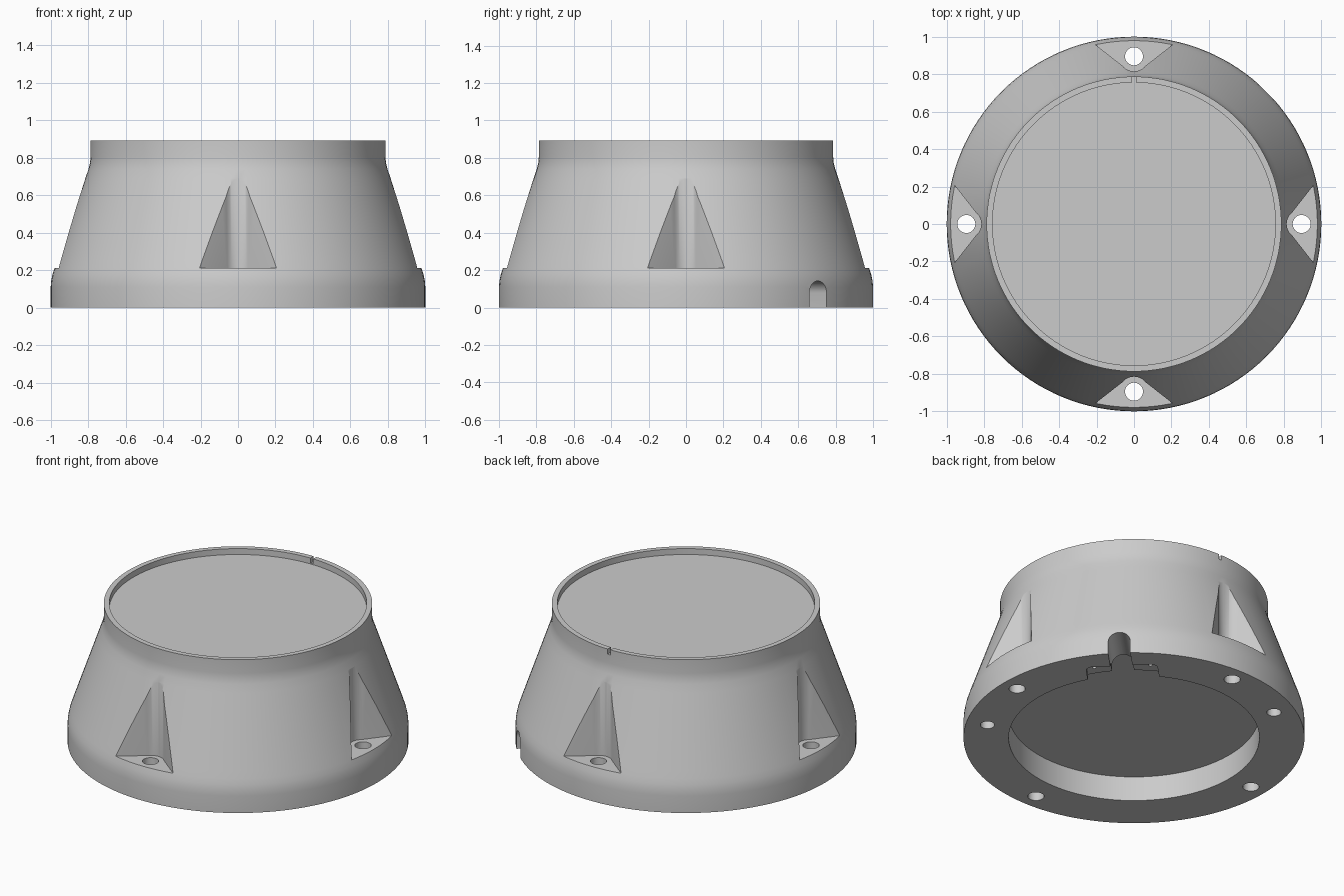
import bpy, bmesh
from math import sin, cos, pi, radians, tan
from mathutils import Matrix

if "Cube" in bpy.data.objects:
    bpy.data.objects.remove(bpy.data.objects["Cube"])

def make_object(name, bm):
    bmesh.ops.recalc_face_normals(bm, faces=bm.faces[:])
    me = bpy.data.meshes.new(name)
    bm.to_mesh(me)
    bm.free()
    ob = bpy.data.objects.new(name, me)
    bpy.context.collection.objects.link(ob)
    return ob

def lathe(name, profile, n=128):
    bm = bmesh.new()
    rings = [[bm.verts.new((r * cos(2 * pi * i / n), r * sin(2 * pi * i / n), z))
              for i in range(n)] for r, z in profile]
    for a, b in zip(rings, rings[1:]):
        for i in range(n):
            j = (i + 1) % n
            bm.faces.new((a[i], a[j], b[j], b[i]))
    bm.faces.new(rings[0])
    bm.faces.new(rings[-1])
    return make_object(name, bm)

def prism(points, offset, turn=0):
    """Extrude a closed 3D outline by offset, then turn it about z (degrees)."""
    bm = bmesh.new()
    face = bm.faces.new([bm.verts.new(p) for p in points])
    new = bmesh.ops.extrude_face_region(bm, geom=[face], use_keep_orig=True)
    bmesh.ops.translate(bm, vec=offset,
                        verts=[v for v in new["geom"] if isinstance(v, bmesh.types.BMVert)])
    bmesh.ops.rotate(bm, verts=bm.verts[:], matrix=Matrix.Rotation(radians(turn), 3, 'Z'))
    return make_object("cutter", bm)

def arc(cx, cy, r, a0, a1, n):
    return [(cx + r * cos(radians(a0 + (a1 - a0) * i / n)),
             cy + r * sin(radians(a0 + (a1 - a0) * i / n))) for i in range(n + 1)]

def cut(target, cutter):
    cutter.hide_render = True
    mod = target.modifiers.new("cut", 'BOOLEAN')
    mod.operation, mod.solver, mod.object = 'DIFFERENCE', 'EXACT', cutter
    bpy.context.view_layer.objects.active = target
    bpy.ops.object.modifier_apply(modifier=mod.name)
    bpy.data.objects.remove(cutter)

def hole(target, x, y, r, z0, z1, turn):
    ring = arc(x, y, r, 0, 360, 32)[:-1]
    cut(target, prism([(a, b, z0) for a, b in ring], (0, 0, z1 - z0), turn))

# Tapered housing with underside cavity and shallow top recess
housing = lathe("mount_housing", [
    (0.735, 0.16), (0.735, 0), (1, 0), (1, 0.11), (0.997, 0.145), (0.990, 0.178),
    (0.979, 0.212), (0.965, 0.253), (0.815, 0.69), (0.798, 0.74), (0.790, 0.772),
    (0.787, 0.805), (0.787, 0.893), (0.755, 0.893), (0.755, 0.855)])

# Four V-shaped screw pockets with through holes
slope = 38
tip = arc(0.895, 0, 0.08, 90 + slope, 270 - slope, 12)
tx, ty = tip[0]
outer = (tx + (0.4 - ty) * tan(radians(slope)), 0.4)
outline = [outer] + tip + [(outer[0], -outer[1])]
for turn in (0, 90, 180, 270):
    cut(housing, prism([(x, y, 0.212) for x, y in outline], (0, 0, 0.75), turn))
    hole(housing, 0.895, 0, 0.048, -0.1, 0.4, turn)

# Two blind screw holes under the base
for turn in (120, -30):
    hole(housing, 0.873, 0, 0.042, -0.1, 0.15, turn)

# Arched cable exit at the back right
arch = [(0.065, -0.1)] + arc(0, 0.077, 0.065, 0, 180, 20) + [(-0.065, -0.1)]
cut(housing, prism([(0.6, y, z) for y, z in arch], (0.6, 0, 0), 45))

# Cable clamp recess with two small screw holes
plate = ([(0.6, -0.21)] + arc(0.81, -0.17, 0.04, -90, 0, 6)
         + arc(0.81, 0.17, 0.04, 0, 90, 6) + [(0.6, 0.21)])
cut(housing, prism([(x, y, -0.1) for x, y in plate], (0, 0, 0.135), 45))
for side in (-1, 1):
    hole(housing, 0.785, 0.165 * side, 0.012, -0.1, 0.1, 45)

# Small alignment notch in the rim at the back
notch = [(0.745, -0.01), (0.82, -0.01), (0.82, 0.01), (0.745, 0.01)]
cut(housing, prism([(x, y, 0.86) for x, y in notch], (0, 0, 0.1), 90))

housing.select_set(True)
bpy.context.view_layer.objects.active = housing
bpy.ops.object.shade_smooth_by_angle(angle=radians(30))
